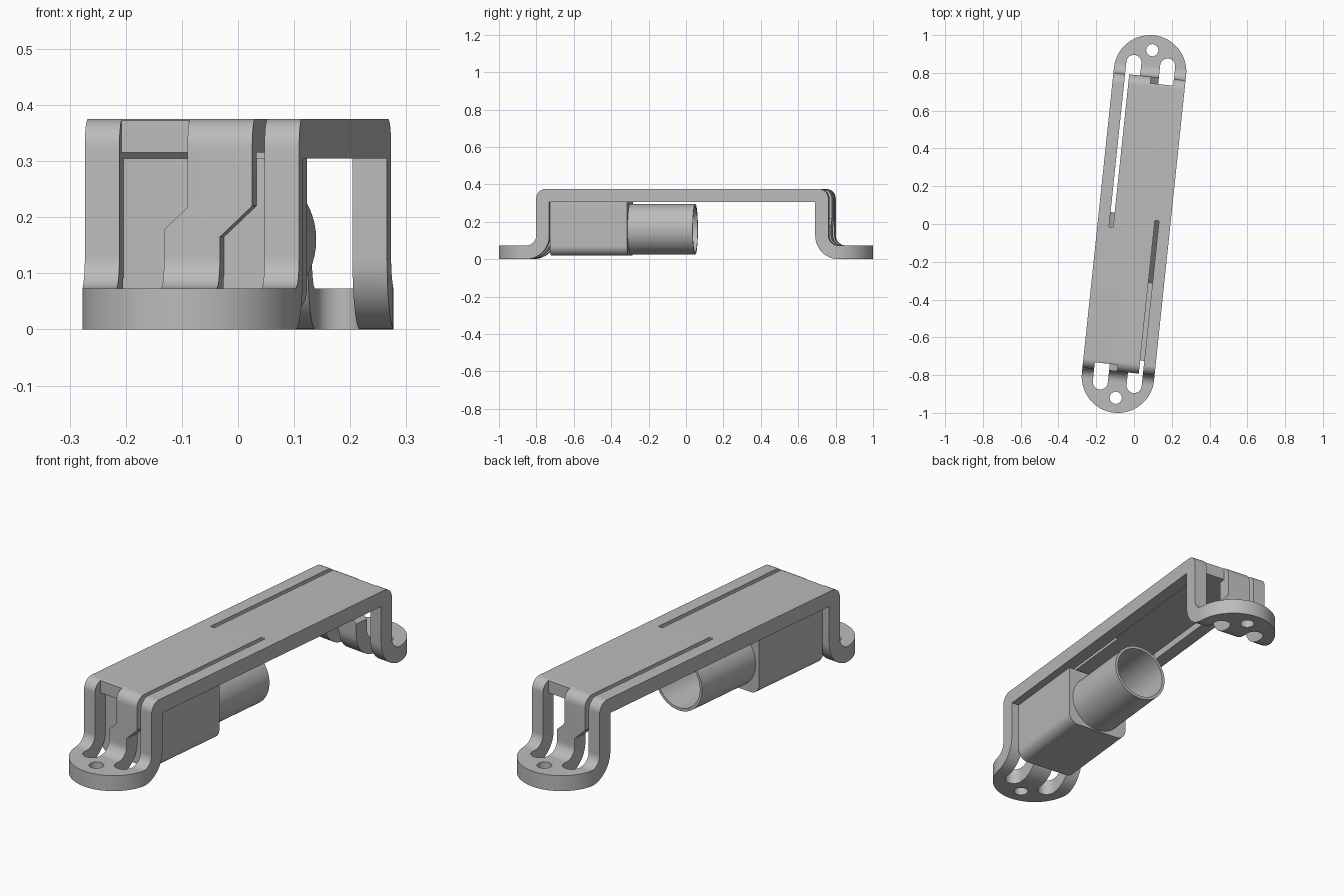
import bpy, bmesh
from math import sin, cos, radians

TILT = radians(-6)
HALF = 0.192          # half width of the strap
END = 0.8125          # centre of the rounded foot ends

cube = bpy.data.objects.get("Cube")
if cube:
    bpy.data.objects.remove(cube, do_unlink=True)

grey = bpy.data.materials.new("plain_grey")
grey.use_nodes = True
grey.diffuse_color = (0.5, 0.5, 0.5, 1)
grey.node_tree.nodes["Principled BSDF"].inputs["Base Color"].default_value = (0.5, 0.5, 0.5, 1)


def arc(cx, cy, r, start, stop, steps=12):
    angles = [radians(start + (stop - start) * i / steps) for i in range(steps + 1)]
    return [(cx + r * cos(a), cy + r * sin(a)) for a in angles]


def prism(name, points, axis, lo, hi):
    """Extrude a 2D outline along one axis; the outline uses the other two."""
    place = {"x": lambda a, b, t: (t, a, b),
             "y": lambda a, b, t: (a, t, b),
             "z": lambda a, b, t: (a, b, t)}[axis]
    bm = bmesh.new()
    rings = [[bm.verts.new(place(a, b, t)) for a, b in points] for t in (lo, hi)]
    for ring in rings:
        bm.faces.new(ring)
    n = len(points)
    for i in range(n):
        j = (i + 1) % n
        bm.faces.new((rings[0][i], rings[0][j], rings[1][j], rings[1][i]))
    bmesh.ops.recalc_face_normals(bm, faces=bm.faces)
    mesh = bpy.data.meshes.new(name)
    bm.to_mesh(mesh)
    bm.free()
    mesh.materials.append(grey)
    obj = bpy.data.objects.new(name, mesh)
    bpy.context.collection.objects.link(obj)
    return obj


def rect(a0, a1, b0, b1):
    return [(a0, b0), (a1, b0), (a1, b1), (a0, b1)]


def activate(obj):
    bpy.ops.object.select_all(action="DESELECT")
    obj.select_set(True)
    bpy.context.view_layer.objects.active = obj


def combine(target, cutter, operation="DIFFERENCE"):
    cutter.hide_render = True
    activate(target)
    mod = target.modifiers.new("cut", "BOOLEAN")
    mod.operation = operation
    mod.solver = "EXACT"
    mod.object = cutter
    bpy.ops.object.modifier_apply(modifier=mod.name)
    bpy.data.objects.remove(cutter, do_unlink=True)


def finish(obj):
    obj.rotation_euler.z = TILT
    activate(obj)
    bpy.ops.object.shade_smooth_by_angle(angle=radians(30))


# Bent strap: side profile, trimmed to a round-ended outline
half = (arc(0.735, 0.325, 0.05, 90, 0) + arc(0.84, 0.128, 0.055, 180, 270)
        + [(1.01, 0.073), (1.01, 0)] + arc(0.84, 0.125, 0.125, 270, 180)
        + [(0.715, 0.305)])
profile = half + [(-y, z) for y, z in reversed(half)]
bracket = prism("bracket", profile, "x", -0.25, 0.25)
outline = arc(0, END, HALF, 0, 180, 40) + arc(0, -END, HALF, 180, 360, 40)
combine(bracket, prism("outline", outline, "z", -0.1, 0.5), "INTERSECT")

# Shallow pocket beneath the top plate
combine(bracket, prism("pocket", rect(-0.13, 0.13, -0.715, 0.715), "z", 0.25, 0.315))

# Slots either side of the stepped tongue, repeated at both ends by a half turn
jog_left = [(-0.13, 0.09), (-0.05, 0.09), (-0.05, 0.178), (-0.008, 0.218)]
jog_right = [(0.13, 0.09), (0.05, 0.09), (0.05, 0.165), (0.108, 0.22)]
for s in (1, -1):
    def cut(points, axis, lo, hi):
        if axis == "z":
            turned = [(s * a, s * b) for a, b in points]
        else:
            turned = [(s * a, b) for a, b in points]
            lo, hi = sorted((s * lo, s * hi))
        combine(bracket, prism("cutter", turned, axis, lo, hi))

    for u in (-0.09, 0.09):
        foot_slot = arc(u, -0.85, 0.04, 180, 360, 20) + [(u + 0.04, -0.70), (u - 0.04, -0.70)]
        cut(foot_slot, "z", -0.1, 0.1)
    cut(jog_left + [(-0.008, 0.315), (-0.13, 0.315)], "y", -0.85, -0.70)
    cut(rect(-0.13, -0.008, 0.3, 0.45), "y", -0.85, -0.75)
    cut(jog_right + [(0.108, 0.45), (0.13, 0.45)], "y", -0.85, -0.70)
    cut(rect(0.108, 0.13, -0.75, 0.03), "z", 0.25, 0.45)
    cut(arc(0, -0.925, 0.032, 0, 350, 35), "z", -0.1, 0.2)
finish(bracket)

# Socket housing with rounded lower edges
section = ([(0.155, 0.305), (-0.155, 0.305)]
           + arc(-0.105, 0.07, 0.05, 180, 270) + arc(0.105, 0.07, 0.05, 270, 360))
finish(prism("socket_housing", section, "y", -0.715, -0.30))

# Open tube
tube = prism("tube", arc(0, 0.16, 0.135, 0, 354, 59), "y", -0.31, 0.05)
combine(tube, prism("bore", arc(0, 0.16, 0.122, 0, 354, 59), "y", -0.295, 0.1))
finish(tube)
